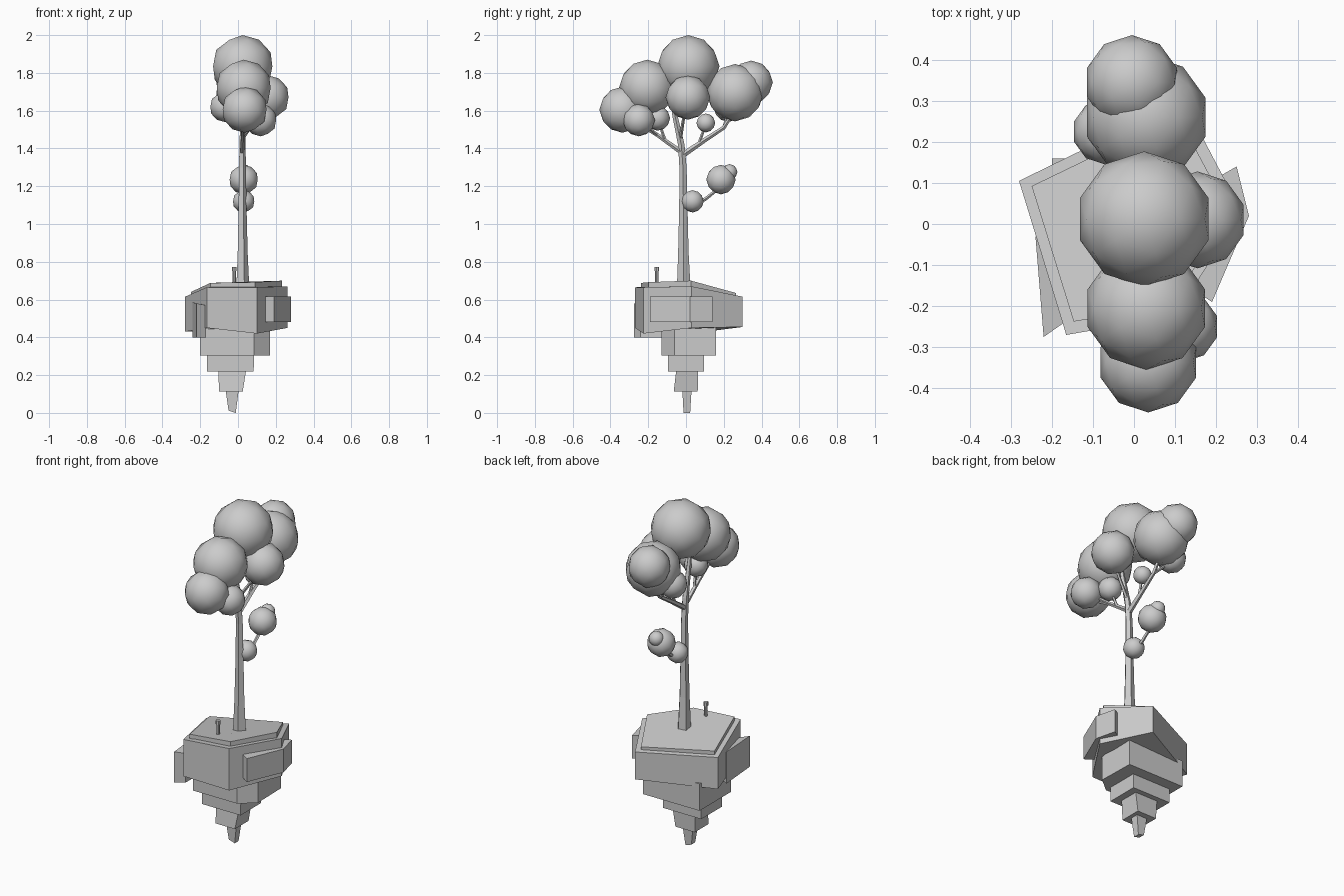
import bpy, bmesh
from math import cos, sin, tau
from mathutils import Vector

if "Cube" in bpy.data.objects:
    bpy.data.objects.remove(bpy.data.objects["Cube"])


def loft(name, rings):
    """Skin a stack of equal-length point rings and cap both ends."""
    bm = bmesh.new()
    loops = [[bm.verts.new(p) for p in ring] for ring in rings]
    for a, b in zip(loops, loops[1:]):
        for i in range(len(a)):
            j = (i + 1) % len(a)
            bm.faces.new((a[i], a[j], b[j], b[i]))
    bm.faces.new(loops[0][::-1])
    bm.faces.new(loops[-1])
    bmesh.ops.recalc_face_normals(bm, faces=bm.faces)
    me = bpy.data.meshes.new(name)
    bm.to_mesh(me)
    bm.free()
    ob = bpy.data.objects.new(name, me)
    bpy.context.collection.objects.link(ob)
    return ob


def ring(plan, z):
    zs = z if isinstance(z, (list, tuple)) else [z] * len(plan)
    return [(x, y, h) for (x, y), h in zip(plan, zs)]


def rect(x0, x1, y0, y1):
    return [(x0, y0), (x1, y0), (x1, y1), (x0, y1)]


def tube(name, path, sides=5):
    """Tapered limb along (x, y, z, radius) points."""
    pts = [Vector(p[:3]) for p in path]
    rings = []
    for i, p in enumerate(pts):
        d = (pts[min(i + 1, len(pts) - 1)] - pts[max(i - 1, 0)]).normalized()
        u = Vector((1, 0, 0))
        u = (u - d * u.dot(d)).normalized()
        v = d.cross(u)
        r = path[i][3]
        rings.append([p + r * (u * cos(tau * k / sides) + v * sin(tau * k / sides))
                      for k in range(sides)])
    return loft(name, rings)


def ball(name, x, y, z, r):
    bpy.ops.mesh.primitive_ico_sphere_add(subdivisions=2, radius=r, location=(x, y, z))
    ob = bpy.context.object
    ob.name = name
    bpy.ops.object.shade_smooth()
    return ob


# Floating island: five-sided block with a slightly raised top plate
plan = [(-.28, .105), (-.165, -.27), (.1, -.225), (.262, .03), (.12, .30)]
inner = [(x * .89, y * .88) for x, y in plan]
low = [.43, .45, .42, .45, .455]
rim = [.615, .665, .665, .67, .615]
loft("island_block", [ring(plan, low), ring(plan, rim)])
loft("island_top", [ring(inner, [z - .03 for z in rim]),
                    ring(inner, [.64, .688, .692, .70, .635])])

# Rock slabs on the sides
right_slab = [(.145, -.16), (.19, -.19), (.28, .02), (.25, .14), (.18, .1)]
loft("right_slab", [ring(right_slab, .48), ring(right_slab, .617)])
left_slab = [(-.24, -.03), (-.22, -.275), (-.17, -.24), (-.17, -.07)]
loft("left_slab", [ring(left_slab, .40), ring(left_slab, [.585, .58, .57, .57])])

# Stepped rock tiers narrowing to a point
tier = [(-.2, -.13), (.085, -.13), (.17, -.06), (.165, .16), (-.2, .16)]
loft("rock_tier_1", [ring(tier, .303), ring(tier, .46)])
loft("rock_tier_2", [ring(rect(-.165, .083, -.095, .095), .22),
                     ring(rect(-.165, .085, -.095, .095), .32)])
loft("rock_tier_3", [ring(rect(-.10, .025, -.065, .062), .113),
                     ring(rect(-.105, .045, -.05, .065), .24)])
loft("rock_tip", [ring(rect(-.05, -.012, -.013, .022), [.012, 0, 0, .012]),
                  ring(rect(-.067, .005, -.02, .03), .13)])

# Small post with a head
for name, r, z0, z1 in (("post", .010, .66, .75), ("post_head", .013, .75, .772)):
    tube(name, [(-.02, -.155, z0, r), (-.02, -.155, z1, r)], 8)

# Trunk and branches
tube("trunk", [(.022, -.012, .66, .038), (.022, -.014, .85, .029), (.022, -.014, 1.1, .023),
               (.022, -.016, 1.3, .02), (.022, -.025, 1.42, .018), (.025, -.06, 1.58, .014),
               (.025, -.08, 1.70, .008)])
limbs = [
    [(.022, -.01, 1.37, .014), (.025, -.15, 1.47, .011), (.03, -.30, 1.56, .008)],
    [(.025, -.11, 1.44, .009), (.04, -.15, 1.56, .006)],
    [(.025, -.15, 1.47, .009), (.12, -.25, 1.55, .006)],
    [(.022, -.01, 1.37, .016), (.025, .10, 1.445, .013), (.03, .20, 1.51, .011),
     (.03, .27, 1.62, .008)],
    [(.025, .07, 1.43, .009), (.03, .105, 1.53, .006)],
    [(.025, .20, 1.51, .009), (-.07, .225, 1.60, .006)],
    [(.022, -.03, 1.45, .010), (.15, .0, 1.64, .007)],
    [(.022, -.01, 1.10, .012), (.03, .10, 1.13, .010), (.03, .15, 1.17, .009),
     (.03, .20, 1.24, .007)],
]
for i, path in enumerate(limbs):
    tube(f"branch_{i + 1}", path)

# Leaf clusters: x, y, z, radius
leaves = [
    (.025, .012, 1.835, .165), (.03, -.205, 1.72, .15), (.035, -.337, 1.605, .122),
    (.12, -.25, 1.55, .086), (.155, .01, 1.67, .118), (.03, .26, 1.695, .152),
    (-.005, .345, 1.75, .115), (-.07, .225, 1.62, .08), (.03, .105, 1.535, .05),
    (.04, -.15, 1.56, .066), (.03, .035, 1.12, .059), (.03, .185, 1.235, .078),
    (.03, .23, 1.275, .042),
]
for i, leaf in enumerate(leaves):
    ball(f"leaf_cluster_{i + 1}", *leaf)
